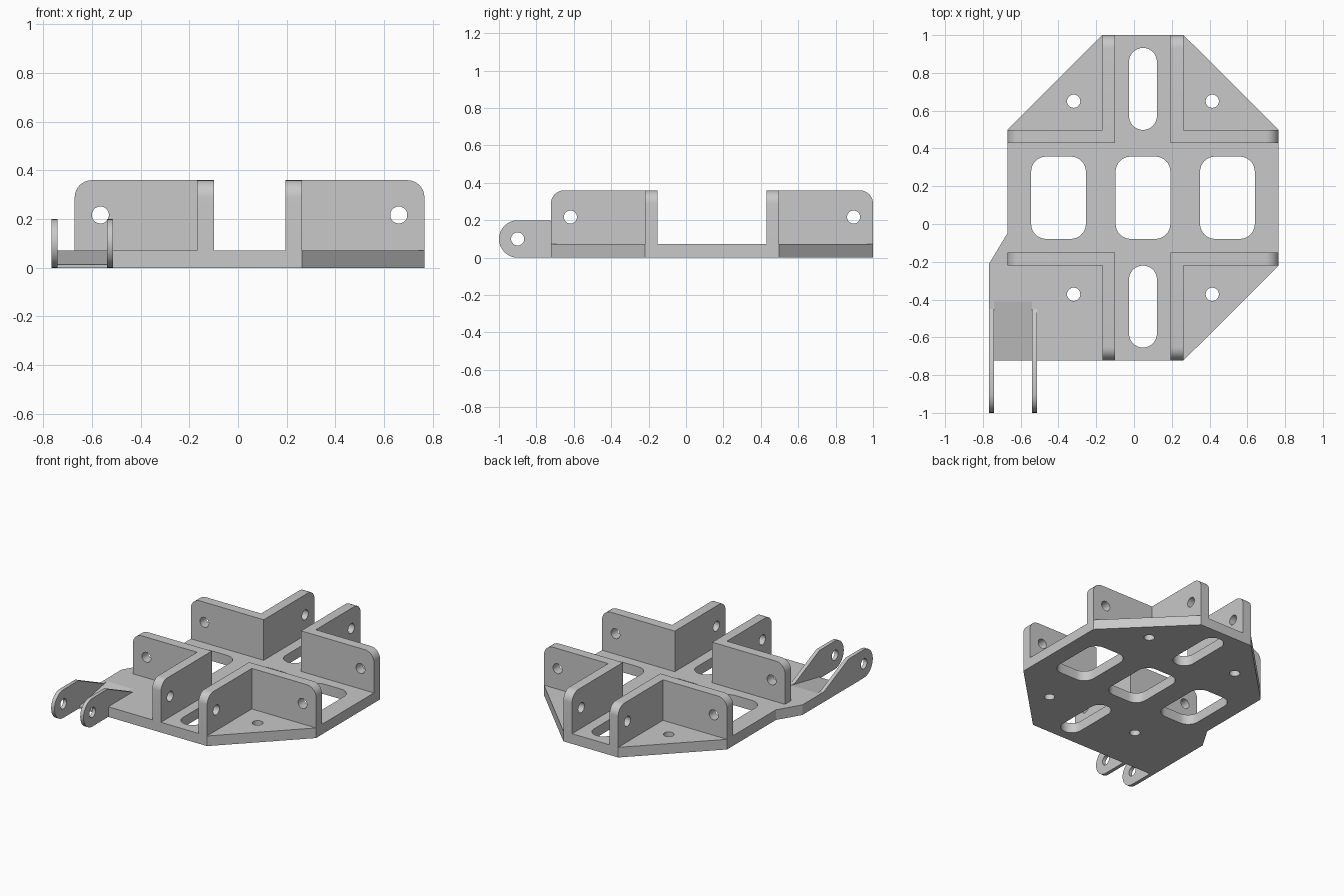
import bpy
import bmesh
import math
from mathutils import Vector

if "Cube" in bpy.data.objects:
    bpy.data.objects.remove(bpy.data.objects["Cube"])

metal = bpy.data.materials.new("plain grey")
metal.use_nodes = True
GREY = (0.58, 0.58, 0.58, 1)
metal.diffuse_color = GREY
metal.node_tree.nodes["Principled BSDF"].inputs["Base Color"].default_value = GREY

CX, CY = 0.0475, 0.139      # centre of the crossing channels
BASE, TOP = 0.072, 0.36     # plate and wall heights
INNER, OUTER = 0.147, 0.215  # lengthwise channel half width, inside and outside
CROSS_IN, CROSS_OUT = 0.291, 0.359  # crosswise channel half width
SPAN, REACH = 0.7185, 0.861  # half extents of the plate in x and y
HOLE = 0.035
STEPS = 8


def outline(corners):
    """Closed 2D loop; a third value rounds that right-angled corner."""
    points = []
    for i, c in enumerate(corners):
        p = Vector(c[:2])
        if len(c) == 2:
            points.append(p)
            continue
        r = c[2]
        back = (Vector(corners[i - 1][:2]) - p).normalized()
        ahead = (Vector(corners[(i + 1) % len(corners)][:2]) - p).normalized()
        centre = p + (back + ahead) * r
        for s in range(STEPS + 1):
            a = math.pi / 2 * s / STEPS
            points.append(centre - ahead * r * math.cos(a) - back * r * math.sin(a))
    return [p for i, p in enumerate(points) if (p - points[i - 1]).length > 1e-4]


def rounded(x, y, w, h, r):
    """Rounded rectangle by centre and half sizes."""
    return outline([(x - w, y - h, r), (x + w, y - h, r),
                    (x + w, y + h, r), (x - w, y + h, r)])


def circle(x, y):
    return rounded(x, y, HOLE, HOLE, HOLE)


def prism(name, loops, lo, hi, axis="z"):
    """Extrude an outline with holes along an axis."""
    place = {"x": lambda p, d: (d, p.x, p.y),
             "y": lambda p, d: (p.x, d, p.y),
             "z": lambda p, d: (p.x, p.y, d)}[axis]
    bm = bmesh.new()
    caps = {lo: [], hi: []}
    for loop in loops:
        rings = []
        for d in (lo, hi):
            ring = [bm.verts.new(place(p, d)) for p in loop]
            caps[d] += [bm.edges.new((ring[i - 1], ring[i])) for i in range(len(ring))]
            rings.append(ring)
        a, b = rings
        for i in range(len(a)):
            bm.faces.new((a[i - 1], a[i], b[i], b[i - 1]))
    for edges in caps.values():
        bmesh.ops.triangle_fill(bm, edges=edges, use_beauty=True)
    bmesh.ops.recalc_face_normals(bm, faces=bm.faces)
    mesh = bpy.data.meshes.new(name)
    bm.to_mesh(mesh)
    bm.free()
    mesh.materials.append(metal)
    obj = bpy.data.objects.new(name, mesh)
    bpy.context.collection.objects.link(obj)
    bpy.ops.object.select_all(action="DESELECT")
    obj.select_set(True)
    bpy.context.view_layer.objects.active = obj
    bpy.ops.object.shade_smooth_by_angle(angle=math.radians(30))


# Base plate with windows, slots, screw holes and a notch for the ramp
left, right, front, back = CX - SPAN, CX + SPAN, CY - REACH, CY + REACH
LUG_L, LUG_R, LUG_W, RAMP_Y = -0.767, -0.539, 0.026, -0.41
plate = [outline([
    (CX - OUTER, back), (CX + OUTER, back),
    (right, CY + CROSS_OUT), (right, CY - CROSS_OUT), (CX + OUTER, front),
    (LUG_R, front), (LUG_R, RAMP_Y), (LUG_L + LUG_W, RAMP_Y), (LUG_L + LUG_W, front),
    (LUG_L, front), (LUG_L, -0.21), (left, -0.05), (left, CY + CROSS_OUT)])]
for i in (-1, 0, 1):
    plate.append(rounded(CX + i * 0.447, CY, 0.145, 0.218, 0.08))
for sy in (-1, 1):
    plate.append(rounded(CX, CY + sy * 0.576, 0.074, 0.217, 0.074))
    for sx in (-1, 1):
        plate.append(circle(CX + sx * 0.367, CY + sy * 0.511))
prism("base_plate", plate, 0, BASE)

# Four L-shaped brackets around the channels
for sx, side in ((-1, "right"), (1, "left")):
    for sy, end in ((-1, "front"), (1, "back")):
        long_wall = [
            outline([(CY + sy * CROSS_IN, BASE), (CY + sy * REACH, BASE),
                     (CY + sy * REACH, TOP, 0.07), (CY + sy * CROSS_IN, TOP)]),
            circle(CY + sy * 0.757, 0.217)]
        prism(f"{end}_{side}_channel_wall", long_wall,
              CX + sx * INNER, CX + sx * OUTER, "x")
        cross_wall = [
            outline([(CX + sx * OUTER, BASE), (CX + sx * SPAN, BASE),
                     (CX + sx * SPAN, TOP, 0.07), (CX + sx * OUTER, TOP)]),
            circle(CX + sx * 0.613, 0.217)]
        prism(f"{end}_{side}_cross_wall", cross_wall,
              CY + sy * CROSS_IN, CY + sy * CROSS_OUT, "y")

# Ramp filling the notch between the lugs
ramp = outline([(front, 0), (RAMP_Y, 0), (RAMP_Y, BASE), (front, 0.013)])
prism("hinge_ramp", [ramp], LUG_L + LUG_W, LUG_R, "x")

# Pair of hinge lugs with round ends
lug = [outline([(-1, 0, 0.1), (-0.45, 0), (-0.45, BASE), (-0.73, 0.2), (-1, 0.2, 0.1)]),
       circle(-0.9, 0.1)]
for name, x in (("outer_hinge_lug", LUG_L), ("inner_hinge_lug", LUG_R)):
    prism(name, lug, x, x + LUG_W, "x")
